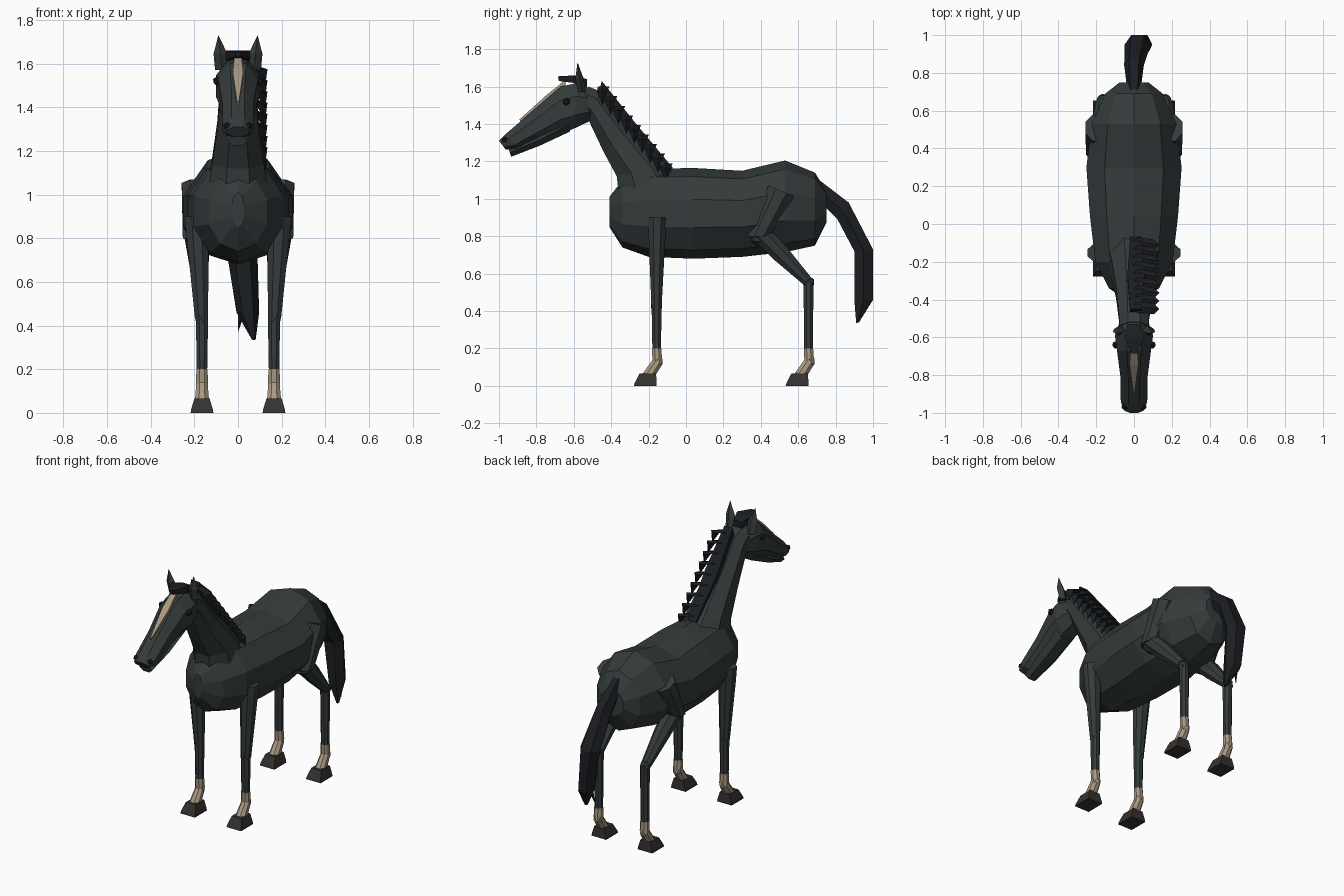
import bpy, bmesh, math
from mathutils import Vector


def material(name, rgb):
    m = bpy.data.materials.new(name)
    m.diffuse_color = (*rgb, 1)
    return m


COAT = material("coat", (0.035, 0.044, 0.044))
HAIR = material("hair", (0.011, 0.013, 0.016))
CREAM = material("cream", (0.40, 0.32, 0.22))
HOOF = material("hoof", (0.035, 0.032, 0.028))
EYE = material("eye", (0.02, 0.012, 0.008))


def finish(name, bm, mat, mirror=False):
    bmesh.ops.recalc_face_normals(bm, faces=bm.faces)
    me = bpy.data.meshes.new(name)
    bm.to_mesh(me)
    bm.free()
    me.materials.append(mat)
    ob = bpy.data.objects.new(name, me)
    bpy.context.collection.objects.link(ob)
    if mirror:
        mod = ob.modifiers.new("Mirror", 'MIRROR')
        mod.use_mirror_merge = False
    return ob


def loft(name, rings, n, mat, flat=True, mirror=False):
    """Each ring: (x centre, y and z of one edge, y and z of the other edge, half width)."""
    bm = bmesh.new()
    k = 1 / math.cos(math.pi / n) if flat else 1
    rows = []
    for x, y1, z1, y2, z2, w in rings:
        c = Vector((x, (y1 + y2) / 2, (z1 + z2) / 2))
        up = Vector((0, (y1 - y2) / 2, (z1 - z2) / 2)) * k
        row = []
        for i in range(n):
            a = 2 * math.pi * (i + (0.5 if flat else 0)) / n
            row.append(bm.verts.new(c + up * math.cos(a) + Vector((w * k * math.sin(a), 0, 0))))
        rows.append(row)
    for a, b in zip(rows, rows[1:]):
        for i in range(n):
            j = (i + 1) % n
            bm.faces.new((a[i], a[j], b[j], b[i]))
    bm.faces.new(rows[0])
    bm.faces.new(rows[-1])
    return finish(name, bm, mat, mirror)


def ball(name, loc, r, mat, mirror=True, sub=1):
    bm = bmesh.new()
    bmesh.ops.create_icosphere(bm, subdivisions=sub, radius=r)
    bmesh.ops.translate(bm, verts=bm.verts, vec=loc)
    return finish(name, bm, mat, mirror)


def spike(name, points, mat, mirror=False):
    """Four-sided hair clump or ear: base quad, middle quad, tip."""
    bm = bmesh.new()
    (a, ra), (b, rb), tip = points
    rows = []
    for c, (rx, ry) in ((a, ra), (b, rb)):
        rows.append([bm.verts.new(Vector(c) + Vector(d)) for d in
                     ((rx, 0, 0), (0, ry, 0), (-rx, 0, 0), (0, -ry, 0))])
    t = bm.verts.new(tip)
    bm.faces.new(rows[0])
    for i in range(4):
        j = (i + 1) % 4
        bm.faces.new((rows[0][i], rows[0][j], rows[1][j], rows[1][i]))
        bm.faces.new((rows[1][i], rows[1][j], t))
    return finish(name, bm, mat, mirror)


# Barrel-shaped body
loft("body", [
    (0, -.41, 1.01, -.41, .85, .03),
    (0, -.34, 1.10, -.34, .74, .14),
    (0, -.20, 1.16, -.20, .69, .215),
    (0, .04, 1.165, .04, .68, .245),
    (0, .30, 1.15, .30, .69, .265),
    (0, .53, 1.205, .53, .715, .235),
    (0, .69, 1.14, .69, .75, .16),
    (0, .75, 1.04, .75, .87, .08)], 10, COAT, flat=False)

# Neck
loft("neck", [
    (0, -.06, 1.13, -.36, 1.03, .13),
    (0, -.10, 1.175, -.37, 1.12, .12),
    (0, -.28, 1.37, -.44, 1.25, .095),
    (0, -.46, 1.575, -.53, 1.44, .08),
    (0, -.52, 1.60, -.58, 1.47, .075)], 8, COAT)

# Head, lower jaw and face marking
loft("head", [
    (0, -.50, 1.585, -.505, 1.42, .07),
    (0, -.58, 1.62, -.60, 1.375, .10),
    (0, -.67, 1.60, -.67, 1.35, .09),
    (0, -.82, 1.47, -.78, 1.31, .072),
    (0, -.96, 1.35, -.90, 1.26, .07),
    (0, -1.0, 1.31, -.965, 1.265, .05)], 8, COAT)
loft("lower_jaw", [
    (0, -.62, 1.44, -.62, 1.36, .06),
    (0, -.80, 1.34, -.78, 1.285, .055),
    (0, -.95, 1.27, -.935, 1.225, .04)], 6, COAT)
loft("face_blaze", [
    (0, -.645, 1.635, -.645, 1.60, .016),
    (0, -.74, 1.56, -.73, 1.52, .024),
    (0, -.89, 1.425, -.88, 1.40, .004)], 4, CREAM)
loft("forelock", [
    (0, -.53, 1.64, -.53, 1.58, .03),
    (0, -.60, 1.66, -.60, 1.62, .055),
    (0, -.685, 1.655, -.68, 1.63, .012)], 4, HAIR)
ball("eye", (.095, -.64, 1.52), .022, EYE)
ball("nostril", (.05, -.968, 1.315), .018, HAIR)
spike("ear", (((.075, -.555, 1.57), (.03, .02)),
              ((.08, -.57, 1.645), (.032, .022)), (.09, -.58, 1.73)), COAT, True)

# Mane: crest strip with clumps falling to one side
loft("mane_crest", [
    (.01, -.45, 1.63, -.47, 1.56, .03),
    (.01, -.27, 1.405, -.31, 1.36, .045),
    (.01, -.07, 1.165, -.11, 1.14, .03)], 4, HAIR)
for i in range(9):
    t = i / 8
    y, z = -.44 + .34 * t, 1.60 - .41 * t
    spike("mane_clump", (((.02, y, z), (.035, .03)),
                         ((.105, y - .01, z - .025), (.03, .028)),
                         (.125, y - .005, z - .10)), HAIR)

# Tail with ragged tips
loft("tail", [
    (0, .70, 1.11, .71, .99, .03),
    (0, .87, .98, .81, .89, .045),
    (.02, 1.0, .73, .90, .72, .06),
    (.045, 1.0, .46, .90, .46, .045),
    (.072, .925, .34, .91, .335, .008)], 6, HAIR)
for x, y, z in ((.0, .93, .37), (.035, .96, .39), (.08, .94, .36)):
    spike("tail_strand", (((.02 + x * .3, .95, .62), (.03, .03)),
                          ((.02 + x * .5, .95, .48), (.02, .025)), (x, y, z)), HAIR)

# Upper forelegs
loft("foreleg_upper", [
    (.19, -.20, .90, -.105, .90, .055),
    (.185, -.20, .80, -.11, .80, .05),
    (.167, -.185, .43, -.13, .43, .03)], 8, COAT, mirror=True)

# Haunches and hind thighs
loft("haunch", [
    (.19, .44, 1.07, .58, 1.015, .068),
    (.195, .33, .80, .45, .80, .058)], 8, COAT, mirror=True)
ball("stifle", (.19, .395, .80), .06, COAT)
loft("thigh", [
    (.19, .34, .80, .43, .86, .058),
    (.18, .47, .675, .54, .74, .046),
    (.17, .63, .54, .665, .585, .03)], 8, COAT, mirror=True)

# Lower legs, shared by the fore and hind pairs
for pair, y, top in (("front", -.157, .43), ("hind", .655, .555)):
    x = .165
    ball(pair + "_leg_joint", (x + .003, y, top), .034, COAT)
    loft(pair + "_cannon", [
        (x, y - .027, top, y + .027, top, .028),
        (x, y - .023, .20, y + .023, .20, .024)], 8, COAT, mirror=True)
    loft(pair + "_sock", [
        (x, y - .025, .20, y + .025, .20, .026),
        (x, y - .022, .13, y + .030, .13, .027)], 8, CREAM, mirror=True)
    ball(pair + "_fetlock", (x, y + .005, .13), .032, CREAM)
    loft(pair + "_pastern", [
        (x, y - .018, .145, y + .030, .115, .026),
        (x, y - .075, .065, y - .01, .05, .032)], 8, CREAM, mirror=True)
    loft(pair + "_hoof", [
        (x, y - .122, 0, y + .0, 0, .052),
        (x, y - .118, .015, y + .0, .015, .05),
        (x, y - .092, .065, y - .003, .065, .035)], 4, HOOF, mirror=True)
